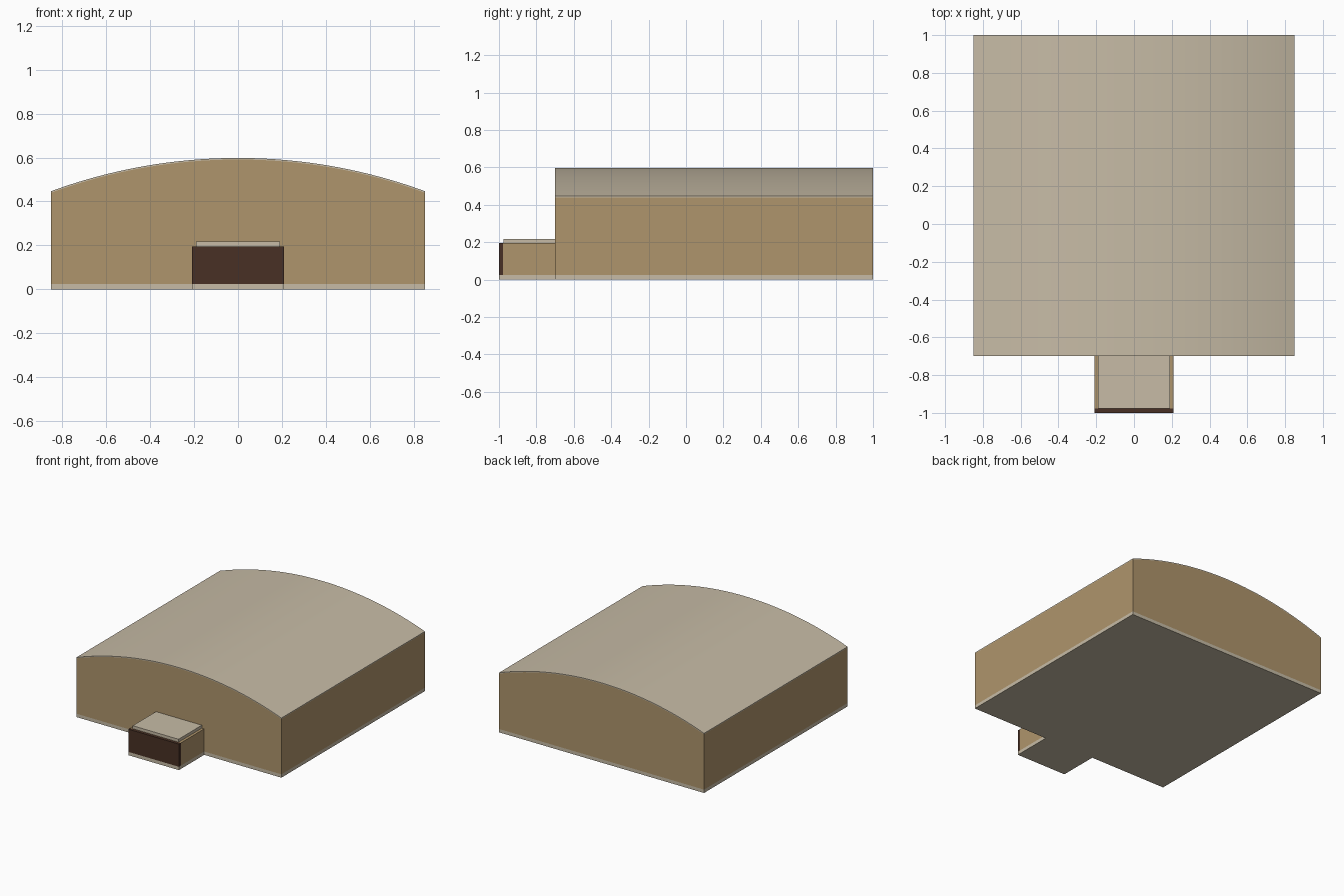
import bpy, bmesh, math

if "Cube" in bpy.data.objects:
    bpy.data.objects.remove(bpy.data.objects["Cube"])

def material(name, rgb):
    m = bpy.data.materials.new(name)
    m.diffuse_color = (*rgb, 1)
    m.use_nodes = True
    m.node_tree.nodes["Principled BSDF"].inputs["Base Color"].default_value = m.diffuse_color
    return m

TAN = material("tan_wall", (0.43, 0.30, 0.15))
PALE = material("pale_stone", (0.57, 0.50, 0.38))
DARK = material("dark_wood", (0.065, 0.030, 0.018))

def extrude(name, profile, depth, mat, place):
    """Extrude a closed 2D profile; place maps (u, v, w) to xyz."""
    bm = bmesh.new()
    face = bm.faces.new([bm.verts.new(place(u, v, 0)) for u, v in profile])
    new = bmesh.ops.extrude_face_region(bm, geom=[face])["geom"]
    step = place(0, 0, depth)
    start = place(0, 0, 0)
    shift = [b - a for a, b in zip(start, step)]
    bmesh.ops.translate(bm, vec=shift, verts=[g for g in new if isinstance(g, bmesh.types.BMVert)])
    bmesh.ops.recalc_face_normals(bm, faces=bm.faces)
    mesh = bpy.data.meshes.new(name)
    bm.to_mesh(mesh)
    bm.free()
    ob = bpy.data.objects.new(name, mesh)
    bpy.context.collection.objects.link(ob)
    mesh.materials.append(mat)
    return ob

def box(name, x, y0, y1, z0, z1, mat):
    rect = [(-x, y0), (x, y0), (x, y1), (-x, y1)]
    return extrude(name, rect, z1 - z0, mat, lambda u, v, w: (u, v, z0 + w))

W, FRONT, BACK, PLINTH = 0.85, -0.70, 1.0, 0.025
EAVE, RIDGE, SEGMENTS = 0.447, 0.598, 32

def arch(drop):
    """Shallow circular arc from right eave to left eave."""
    rise = RIDGE - EAVE
    r = (W * W + rise * rise) / (2 * rise)
    half = math.asin(W / r)
    angles = [half * (1 - 2 * i / SEGMENTS) for i in range(SEGMENTS + 1)]
    return [(r * math.sin(a), RIDGE - r + r * math.cos(a) - drop) for a in angles]

along_hall = lambda u, v, w: (u, FRONT + w, v)

# plinth under hall and porch
outline = [(-W, BACK), (-W, FRONT), (-0.21, FRONT), (-0.21, -1),
           (0.21, -1), (0.21, FRONT), (W, FRONT), (W, BACK)]
extrude("plinth", outline, PLINTH, PALE, lambda u, v, w: (u, v, w))

# main hall with arched gables
extrude("hall_walls", [(-W, PLINTH), (W, PLINTH)] + arch(0.007), BACK - FRONT, TAN, along_hall)

# thin curved roof
roof = extrude("curved_roof", arch(0) + arch(0.007)[::-1], BACK - FRONT, PALE, along_hall)
bpy.context.view_layer.objects.active = roof
roof.select_set(True)
bpy.ops.object.shade_smooth_by_angle(angle=math.radians(30))

# entrance porch, door and porch roof
box("porch_walls", 0.21, -0.978, FRONT, PLINTH, 0.195, TAN)
box("entrance_door", 0.21, -1.0, -0.978, PLINTH, 0.195, DARK)
box("porch_roof", 0.19, -0.976, FRONT, 0.195, 0.217, PALE)
